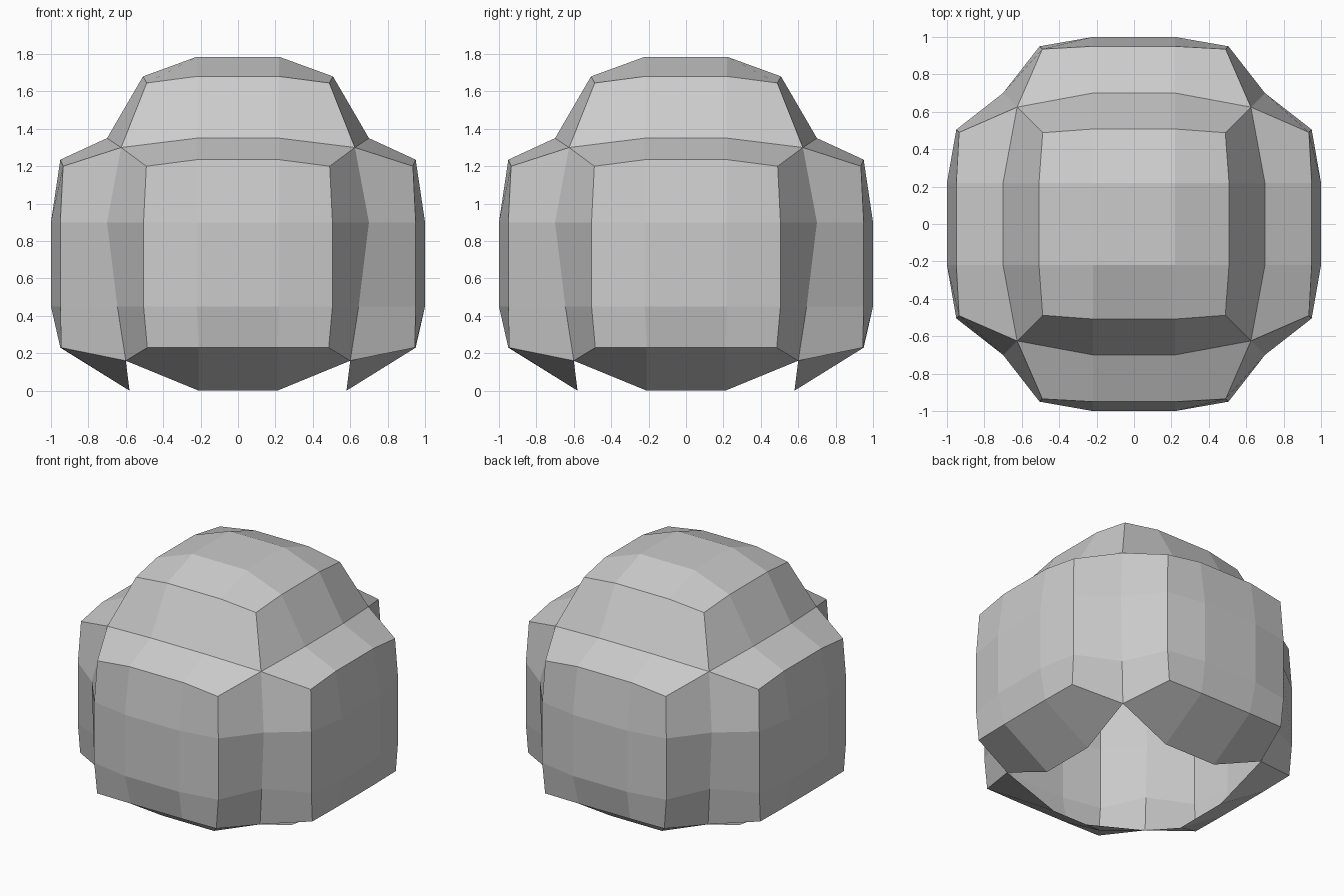
import bpy, bmesh
from mathutils import Matrix, Vector

if "Cube" in bpy.data.objects:
    bpy.data.objects.remove(bpy.data.objects["Cube"])

bm = bmesh.new()


def row(edge, inner):
    """Four points across, mirrored in x, from an edge and an inner point."""
    flip = lambda p: (-p[0], p[1], p[2])
    return [flip(edge), flip(inner), inner, edge]


def border(g):
    """The twelve outline points of a 4 x 4 grid, in order."""
    return g[0] + [g[1][3], g[2][3]] + g[3][::-1] + [g[2][0], g[1][0]]


def add_lobe(panel, groove, turn):
    """Bulging 4 x 4 panel with a sloping skirt down to the groove around it."""
    rot = Matrix.Rotation(turn * 1.5707963, 3, 'Z')
    face = lambda pts: bm.faces.new([bm.verts.new(rot @ Vector(p)) for p in pts])
    for i in range(3):
        for j in range(3):
            face((panel[i][j], panel[i][j + 1], panel[i + 1][j + 1], panel[i + 1][j]))
    a, b = border(panel), border(groove)
    for i in range(12):
        k = (i + 1) % 12
        face((b[i], b[k], a[k], a[i]))


# side lobe, facing -y, repeated four times; the bottom stays open
side_panel = [row((.485, -.945, .23), (.21, -.95, .23)),
              row((.505, -.95, .45), (.22, -1, .45)),
              row((.505, -.95, .9), (.22, -1, .9)),
              row((.49, -.935, 1.2), (.22, -.95, 1.235))]
side_groove = [row((.6, -.6, .16), (.21, -.58, 0)),
               row((.645, -.645, .45), (0, 0, 0)),
               row((.7, -.7, .9), (0, 0, 0)),
               row((.625, -.625, 1.3), (.22, -.7, 1.35))]
for turn in range(4):
    add_lobe(side_panel, side_groove, turn)

# top lobe
top_panel = [row((.488, s * .488, 1.645), (.22, s * .508, 1.68)) if abs(s) > .5
             else row((.508, s * .44 / .44, 1.68), (.22, s, 1.785))
             for s in (-1, -.22, .22, 1)]
top_groove = [row((.625, s * .625, 1.3), (.22, s * .7, 1.35)) if abs(s) > .5
              else row((.7, s, 1.35), (0, 0, 0))
              for s in (-1, -.22, .22, 1)]
add_lobe(top_panel, top_groove, 0)

# weld the lobes along their grooves
bmesh.ops.remove_doubles(bm, verts=bm.verts[:], dist=.001)
bmesh.ops.recalc_face_normals(bm, faces=bm.faces[:])
mesh = bpy.data.meshes.new("bush_foliage")
bm.to_mesh(mesh)
bm.free()
bpy.context.collection.objects.link(bpy.data.objects.new("bush_foliage", mesh))
